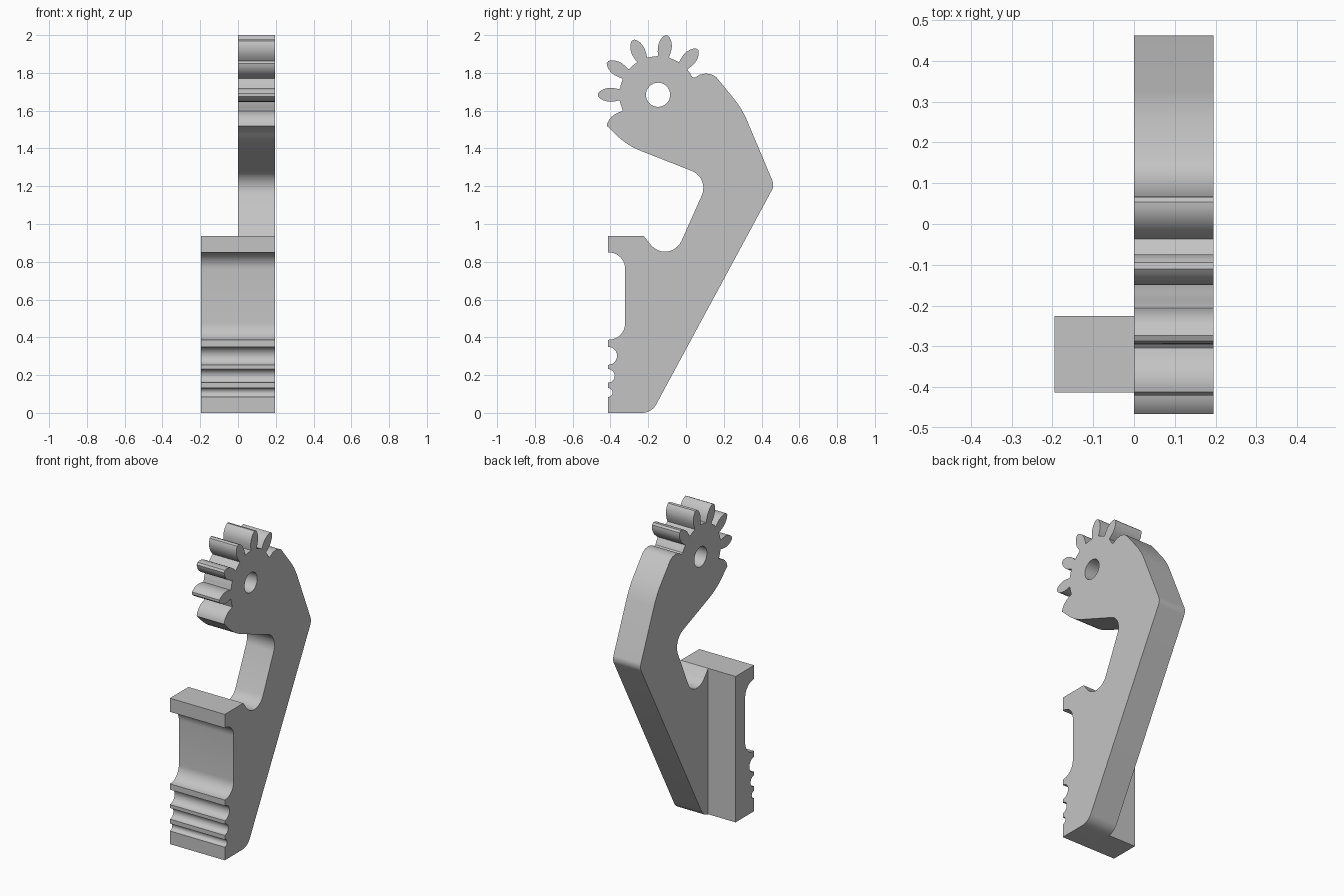
import bpy, bmesh, math
from mathutils import Vector

cube = bpy.data.objects.get("Cube")
if cube:
    bpy.data.objects.remove(cube, do_unlink=True)

HALF = 0.195
FRONT = -0.413
HUB = Vector((-0.148, 1.684))
ROOT = 0.204
PITCH = math.tau / 11

grey = bpy.data.materials.new("plain grey")
grey.use_nodes = True
colour = (0.55, 0.55, 0.55, 1)
grey.diffuse_color = colour
grey.node_tree.nodes["Principled BSDF"].inputs["Base Color"].default_value = colour


def arc(centre, radius, start, end, steps):
    return [centre + radius * Vector((math.cos(a), math.sin(a)))
            for a in (start + (end - start) * i / steps for i in range(steps + 1))]


def rounded(corners):
    """Turn (y, z, radius) corners into points; the first and last stay sharp."""
    pts = []
    for i, (y, z, r) in enumerate(corners):
        p = Vector((y, z))
        if not r:
            pts.append(p)
            continue
        a = (Vector(corners[i - 1][:2]) - p).normalized()
        b = (Vector(corners[i + 1][:2]) - p).normalized()
        half = a.angle(b) / 2
        centre = p + (a + b).normalized() * r / math.sin(half)
        u = p + a * r / math.tan(half) - centre
        v = p + b * r / math.tan(half) - centre
        turn = math.atan2(u.x * v.y - u.y * v.x, u.dot(v))
        start = math.atan2(u.y, u.x)
        pts += arc(centre, r, start, start + turn, 10)
    return pts


def flank(angle, side):
    """One side of a gear tooth, from root to tip."""
    out = Vector((math.cos(angle), math.sin(angle)))
    across = Vector((-out.y, out.x)) * side
    shape = [(ROOT, .029), (.225, .034), (.25, .037), (.27, .035),
             (.29, .029), (.307, .019), (.318, .008)]
    return [HUB + out * r + across * w for r, w in shape]


def extrude(name, loops, x0, x1):
    """Fill the outline (later loops are holes) and extrude it along x."""
    bm = bmesh.new()
    edges = []
    for loop in loops:
        vs = [bm.verts.new((x0, p.x, p.y)) for p in loop]
        edges += [bm.edges.new((vs[i - 1], vs[i])) for i in range(len(vs))]
    bmesh.ops.triangle_fill(bm, edges=edges, use_beauty=True)
    grown = bmesh.ops.extrude_face_region(bm, geom=bm.faces[:])
    moved = [g for g in grown["geom"] if isinstance(g, bmesh.types.BMVert)]
    bmesh.ops.translate(bm, verts=moved, vec=(x1 - x0, 0, 0))
    bmesh.ops.recalc_face_normals(bm, faces=bm.faces[:])
    mesh = bpy.data.meshes.new(name)
    bm.to_mesh(mesh)
    bm.free()
    mesh.materials.append(grey)
    obj = bpy.data.objects.new(name, mesh)
    bpy.context.collection.objects.link(obj)
    bpy.ops.object.select_all(action="DESELECT")
    obj.select_set(True)
    bpy.context.view_layer.objects.active = obj
    bpy.ops.object.shade_smooth_by_angle(angle=math.radians(30))


# Front edge, top to bottom: long grip recess, then three round notches
front_edge = rounded([(FRONT, .9375, 0), (FRONT, .85, 0), (-.322, .85, .088),
                      (-.322, .387, .088), (FRONT, .387, 0)])
for z, r in ((.302, .048), (.196, .036), (.108, .024)):
    front_edge += arc(Vector((FRONT, z)), r, math.pi / 2, -math.pi / 2, 12)
front_edge.append(Vector((FRONT, 0)))

# Back of the arm, bottom to top
outline = rounded([(FRONT + .05, 0, 0), (-.182, 0, .085), (.468, 1.204, .06),
                   (.297, 1.61, .5), (.16, 1.778, 0), (.135, 1.792, 0),
                   (.105, 1.797, 0), (.072, 1.79, 0), (.045, 1.774, 0)])

# Gear teeth around the head
gap = math.asin(.029 / ROOT)
last = math.radians(25)
for k in range(5):
    angle = math.pi - (4 - k) * PITCH
    outline += arc(HUB, ROOT, last, angle - gap, 6)[1:-1]
    outline += flank(angle, -1) + flank(angle, 1)[::-1]
    last = angle + gap
jaw = math.pi + PITCH
outline += arc(HUB, ROOT, last, jaw - gap, 6)[1:-1] + flank(jaw, -1)

# Jaw, throat and bowl, back to the front edge
outline += rounded([(-.416, 1.517, 0), (-.313, 1.416, .4), (.125, 1.244, .098),
                    (-.088, .767, .096), (-.225, .9375, 0)])
outline += front_edge

pin_hole = arc(HUB, .064, 0, math.tau, 32)[:-1]
extrude("arm_plate", [outline, pin_hole], 0, HALF)

# Grip pad beside the arm
pad = [Vector((-.225, 0)), Vector((-.225, .9375))] + front_edge
extrude("grip_pad", [pad], -HALF, 0)
